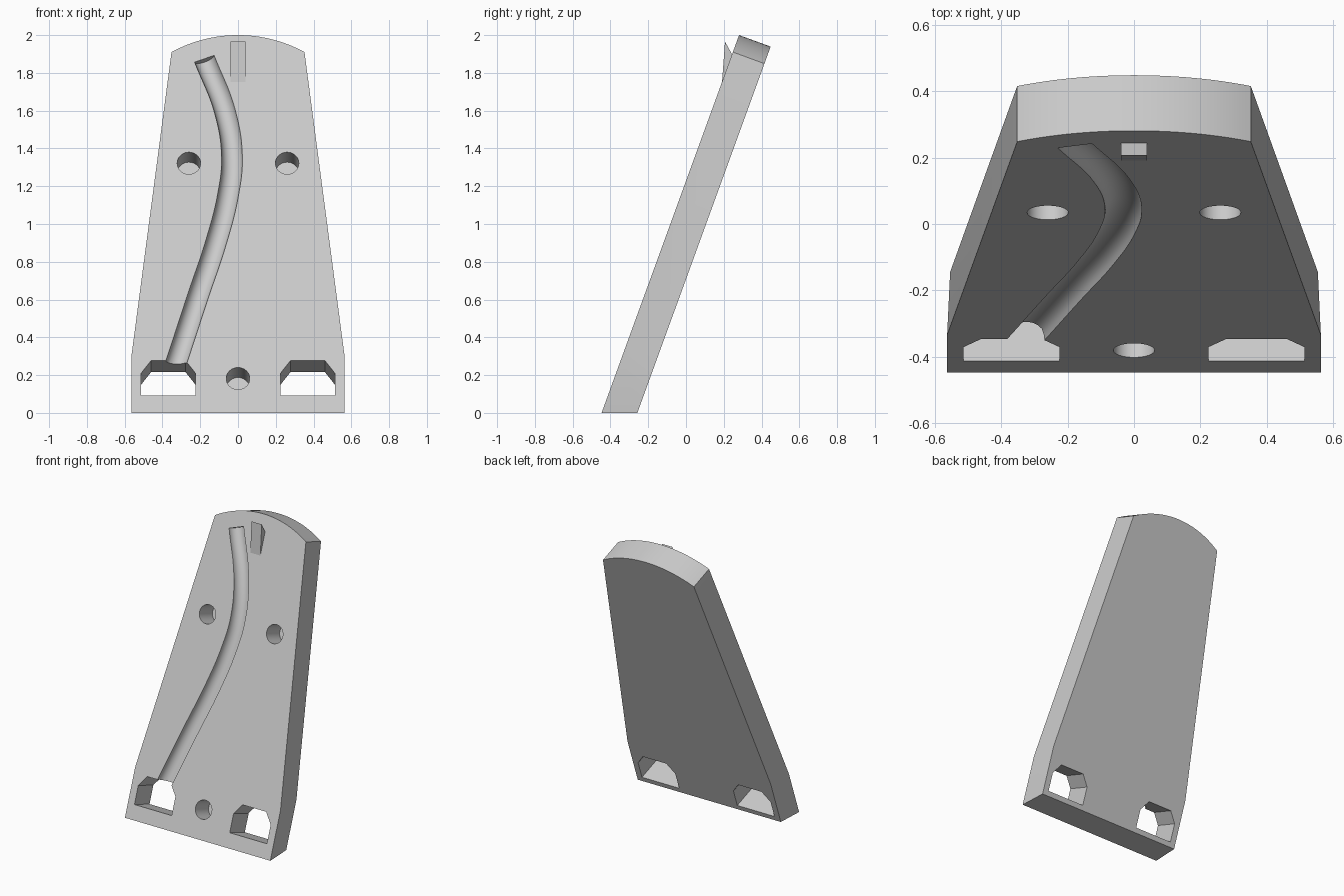
import bpy, bmesh
from math import radians, sin, cos, tan, asin, pi
from mathutils import Matrix

cube = bpy.data.objects.get("Cube")
if cube:
    bpy.data.objects.remove(cube, do_unlink=True)

TILT = radians(20)
THICK = 0.178
UP = 1 / cos(TILT)          # height on the upright view to length along the slab

grey = bpy.data.materials.new("light_grey")
grey.use_nodes = True
colour = (0.6, 0.6, 0.6, 1)
grey.diffuse_color = colour
grey.node_tree.nodes["Principled BSDF"].inputs["Base Color"].default_value = colour


def loft(name, front, back):
    """Solid between two matching outlines of (x, depth, length) points."""
    bm = bmesh.new()
    a = [bm.verts.new(p) for p in front]
    b = [bm.verts.new(p) for p in back]
    bm.faces.new(a)
    bm.faces.new(b[::-1])
    n = len(a)
    for i in range(n):
        j = (i + 1) % n
        bm.faces.new((a[j], a[i], b[i], b[j]))
    bmesh.ops.recalc_face_normals(bm, faces=bm.faces)
    mesh = bpy.data.meshes.new(name)
    bm.to_mesh(mesh)
    bm.free()
    mesh.materials.append(grey)
    obj = bpy.data.objects.new(name, mesh)
    bpy.context.collection.objects.link(obj)
    return obj


def prism(name, outline, d0, d1):
    return loft(name, [(x, d0, s) for x, s in outline], [(x, d1, s) for x, s in outline])


def activate(obj):
    bpy.ops.object.select_all(action='DESELECT')
    obj.select_set(True)
    bpy.context.view_layer.objects.active = obj


# Slab: level foot, short vertical sides, tapering body, arched top
half_top, corner, crown = 0.352, 1.91 * UP, 2.0 * UP
rise = crown - corner
radius = (half_top ** 2 + rise ** 2) / (2 * rise)
sweep = asin(half_top / radius)
STEPS = 32
arch = []
for i in range(STEPS + 1):
    a = sweep * (1 - 2 * i / STEPS)
    arch.append((radius * sin(a), crown - radius + radius * cos(a)))


def outline(depth, half_width):
    lift = depth * tan(TILT)
    bend = 0.31 * UP + lift
    pts = [(-half_width, bend), (-half_width, lift), (half_width, lift), (half_width, bend)] + arch
    return [(x, depth, s) for x, s in pts]


slab = loft("leaning_slab", outline(0, 0.563), outline(THICK, 0.554))

cutters = []

# Through slots with chamfered upper corners
for side in (-1, 1):
    slot = [(0.225, 0.093), (0.513, 0.093), (0.513, 0.21), (0.46, 0.277), (0.278, 0.277), (0.225, 0.21)]
    cutters.append(prism("slot_cutter", [(side * x, z * UP) for x, z in slot], -0.1, THICK + 0.1))

# Blind round holes
for hx, hz in ((-0.26, 1.322), (0.26, 1.322), (0, 0.182)):
    ring = [(hx + 0.062 * cos(2 * pi * i / 40), hz * UP + 0.062 * sin(2 * pi * i / 40)) for i in range(40)]
    cutters.append(prism("hole_cutter", ring, -0.1, 0.155))

# Curved half-round channel running down into one slot
path = [(-0.178, 1.875), (-0.069, 1.595), (-0.032, 1.354), (-0.053, 1.153),
        (-0.116, 0.905), (-0.21, 0.624), (-0.328, 0.265), (-0.345, 0.215)]
curve = bpy.data.curves.new("channel_cutter", 'CURVE')
curve.dimensions = '3D'
curve.bevel_depth = 0.055
curve.bevel_resolution = 8
curve.resolution_u = 10
curve.use_fill_caps = True
spline = curve.splines.new('BEZIER')
spline.bezier_points.add(len(path) - 1)
for point, (x, z) in zip(spline.bezier_points, path):
    point.co = (x, 0, z * UP)
    point.handle_left_type = point.handle_right_type = 'AUTO'
channel = bpy.data.objects.new("channel_cutter", curve)
bpy.context.collection.objects.link(channel)
activate(channel)
bpy.ops.object.convert(target='MESH')
channel = bpy.context.view_layer.objects.active
bm = bmesh.new()
bm.from_mesh(channel.data)
bmesh.ops.remove_doubles(bm, verts=bm.verts, dist=0.0001)
bmesh.ops.recalc_face_normals(bm, faces=bm.faces)
bm.to_mesh(channel.data)
bm.free()
channel.data.materials.clear()
channel.data.materials.append(grey)
cutters.append(channel)

# Cut everything out of the slab
activate(slab)
for cutter in cutters:
    cutter.hide_render = True
    mod = slab.modifiers.new("cut", 'BOOLEAN')
    mod.operation = 'DIFFERENCE'
    mod.solver = 'EXACT'
    mod.object = cutter
    bpy.ops.object.modifier_apply(modifier=mod.name)
for cutter in cutters:
    bpy.data.objects.remove(cutter, do_unlink=True)

# Small wedge hook near the top
wedge = [(0.01, 1.865), (0, 1.865), (-0.058, 2.07), (0, 2.02), (0.01, 2.02)]
hook = loft("wedge_hook", [(-0.039, d, s) for d, s in wedge], [(0.039, d, s) for d, s in wedge])

# Lean both parts back and shade them
lean = Matrix.Translation((0, -0.447, 0)) @ Matrix.Rotation(-TILT, 4, 'X')
for obj in (slab, hook):
    obj.data.transform(lean)
    activate(obj)
    bpy.ops.object.shade_smooth_by_angle(angle=radians(25))
